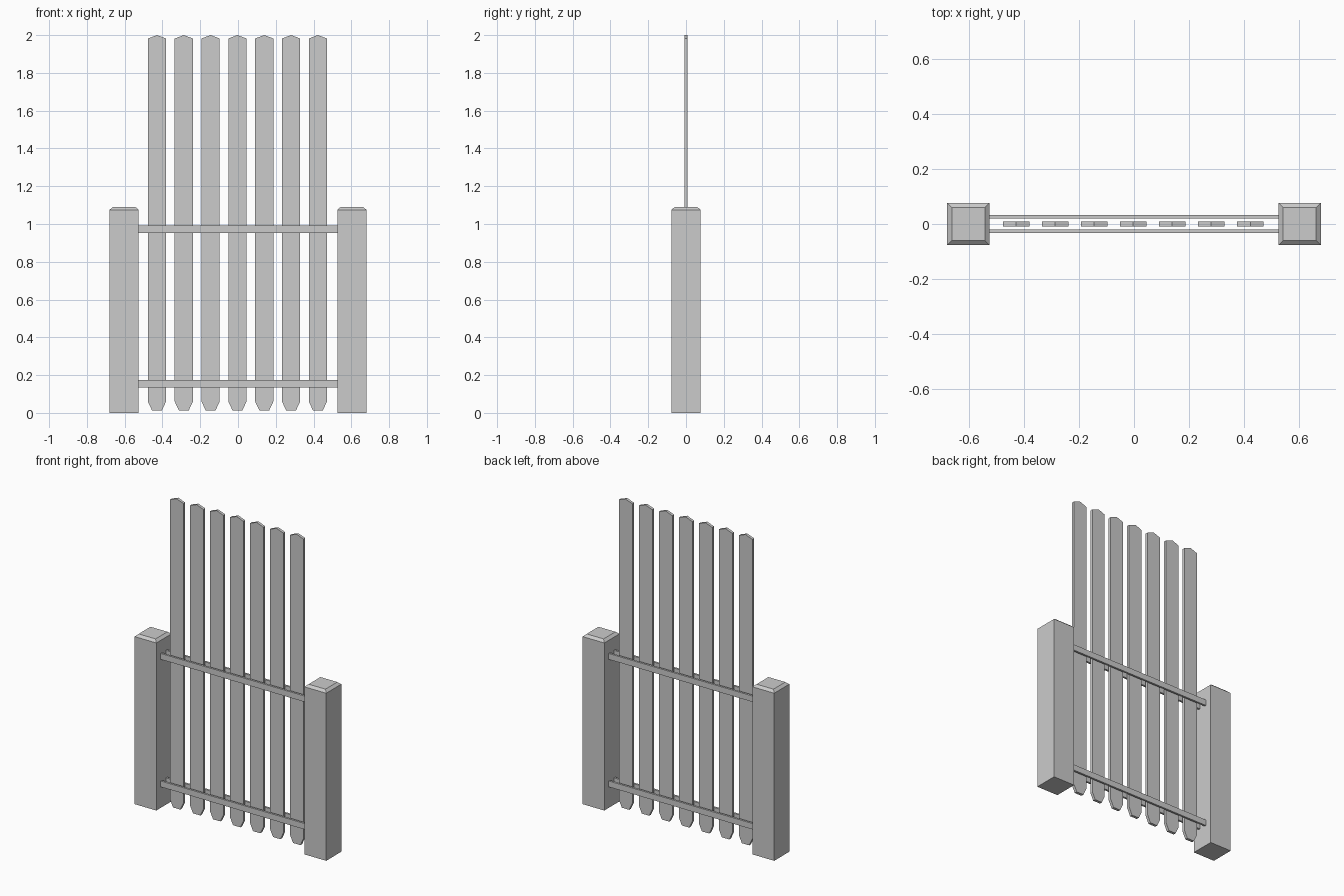
import bpy, bmesh

if "Cube" in bpy.data.objects:
    bpy.data.objects.remove(bpy.data.objects["Cube"])


def mesh_object(name, bm):
    bmesh.ops.recalc_face_normals(bm, faces=bm.faces)
    me = bpy.data.meshes.new(name)
    bm.to_mesh(me)
    bm.free()
    ob = bpy.data.objects.new(name, me)
    bpy.context.collection.objects.link(ob)
    return ob


def box(name, x0, x1, y0, y1, z0, z1):
    bm = bmesh.new()
    bmesh.ops.create_cube(bm, size=1)
    for v in bm.verts:
        v.co = ((x0 + x1) / 2 + v.co.x * (x1 - x0),
                (y0 + y1) / 2 + v.co.y * (y1 - y0),
                (z0 + z1) / 2 + v.co.z * (z1 - z0))
    return mesh_object(name, bm)


def post(name, x):
    # stacked square sections: base, shoulder, chamfered cap
    bm = bmesh.new()
    rings = []
    for r, z in ((0.077, 0), (0.077, 1.075), (0.06, 1.09)):
        rings.append([bm.verts.new((x + sx * r, sy * r, z))
                      for sx, sy in ((-1, -1), (1, -1), (1, 1), (-1, 1))])
    for a, b in zip(rings, rings[1:]):
        for i in range(4):
            j = (i + 1) % 4
            bm.faces.new((a[i], a[j], b[j], b[i]))
    bm.faces.new(rings[0])
    bm.faces.new(rings[-1])
    return mesh_object(name, bm)


def slat(name, x):
    # pointed outline extruded through the board thickness
    outline = [(-0.026, 0.013), (0.026, 0.013), (0.048, 0.06),
               (0.048, 1.982), (0, 2.0), (-0.048, 1.982), (-0.048, 0.06)]
    bm = bmesh.new()
    f = bm.faces.new([bm.verts.new((x + px, -0.009, pz)) for px, pz in outline])
    ext = bmesh.ops.extrude_face_region(bm, geom=[f])["geom"]
    bmesh.ops.translate(bm, vec=(0, 0.018, 0),
                        verts=[g for g in ext if isinstance(g, bmesh.types.BMVert)])
    return mesh_object(name, bm)


# Posts
post("left_post", -0.603)
post("right_post", 0.603)

# Rails, front and back at two heights
for level, z in (("lower", 0.154), ("upper", 0.972)):
    for side, y in (("front", -0.0265), ("back", 0.0265)):
        box(f"{level}_{side}_rail", -0.53, 0.53, y - 0.0065, y + 0.0065,
            z - 0.019, z + 0.019)

# Pickets
for i in range(7):
    slat(f"picket_{i + 1}", -0.003 + (i - 3) * 0.142)
